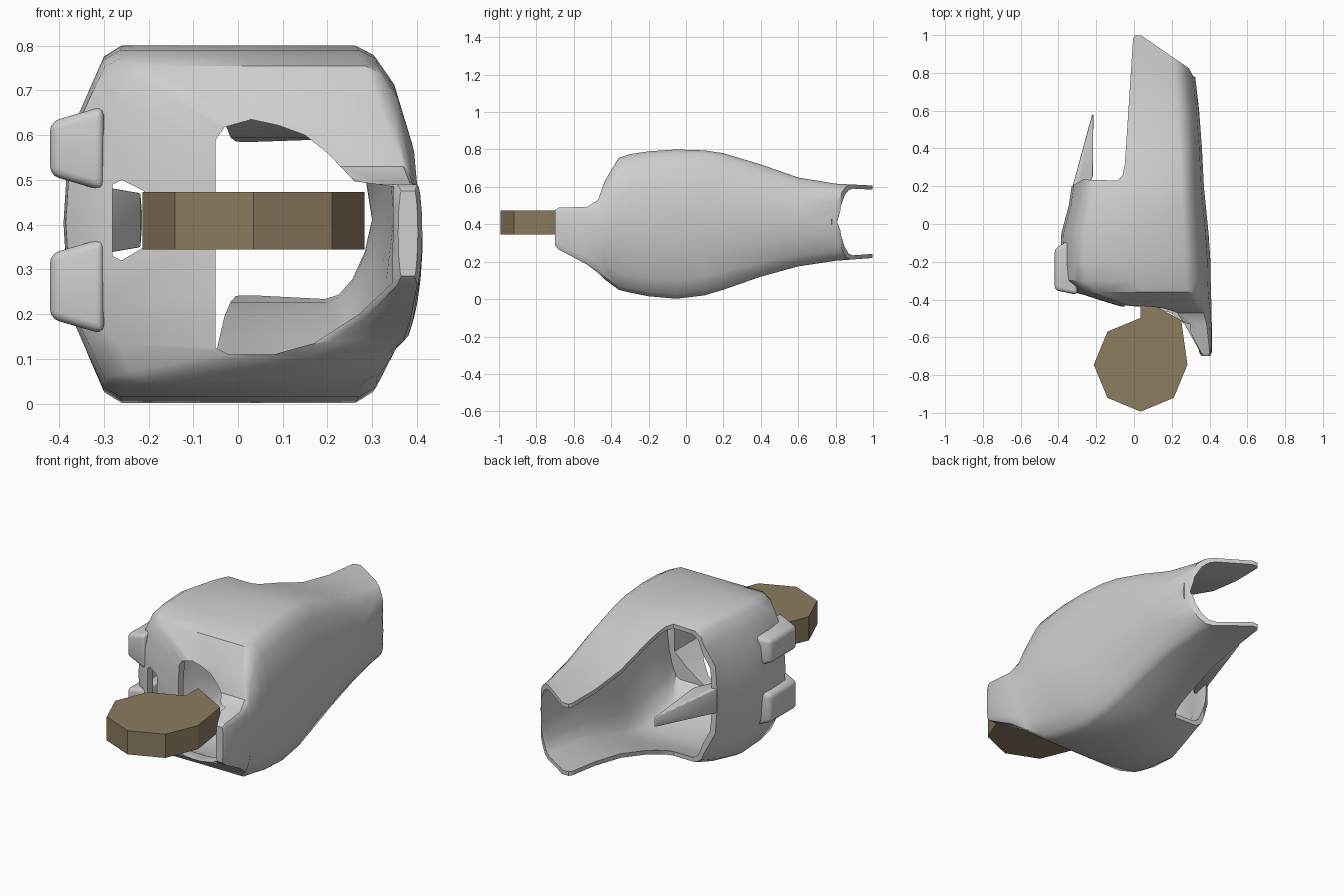
import bpy, bmesh, math
from mathutils import Vector

if "Cube" in bpy.data.objects:
    bpy.data.objects.remove(bpy.data.objects["Cube"])

def material(name, rgb):
    m = bpy.data.materials.new(name)
    m.diffuse_color = (*rgb, 1)
    m.use_nodes = True
    m.node_tree.nodes["Principled BSDF"].inputs["Base Color"].default_value = m.diffuse_color
    return m

GREY = material("pale_grey", (0.62, 0.62, 0.62))
BROWN = material("olive_brown", (0.26, 0.20, 0.115))

def finish(name, bm, mat):
    bmesh.ops.recalc_face_normals(bm, faces=bm.faces)
    me = bpy.data.meshes.new(name)
    bm.to_mesh(me)
    bm.free()
    me.materials.append(mat)
    ob = bpy.data.objects.new(name, me)
    bpy.context.collection.objects.link(ob)
    return ob

def loft(name, rings, mat):
    bm = bmesh.new()
    vs = [[bm.verts.new(p) for p in r] for r in rings]
    n = len(vs[0])
    for a, b in zip(vs, vs[1:]):
        for i in range(n):
            j = (i + 1) % n
            bm.faces.new((a[i], a[j], b[j], b[i]))
    bm.faces.new(vs[0])
    bm.faces.new(vs[-1])
    return finish(name, bm, mat)

def activate(ob):
    bpy.ops.object.select_all(action='DESELECT')
    ob.select_set(True)
    bpy.context.view_layer.objects.active = ob

def apply_mod(ob, mod):
    activate(ob)
    bpy.ops.object.modifier_apply(modifier=mod.name)

def cut(ob, tool):
    m = ob.modifiers.new("cut", 'BOOLEAN')
    m.operation, m.solver, m.object = 'DIFFERENCE', 'EXACT', tool
    apply_mod(ob, m)
    bpy.data.objects.remove(tool)

def smooth(ob, angle=38):
    activate(ob)
    bpy.ops.object.shade_smooth_by_angle(angle=math.radians(angle))

# Rounded cross-section in unit coordinates
SECTION = [(.16, 1), (.5, 1), (.83, 1), (.88, .975), (.93, .90), (.98, .73), (1, .5),
           (.975, .3), (.93, .13), (.88, .03), (.83, 0), (.5, 0), (.16, 0), (.11, .03),
           (.07, .12), (.015, .25), (0, .5), (.015, .75), (.07, .88), (.11, .97)]
# Stations along the body: y, left, right, bottom, top
STATIONS = [(-.70, .358, .402, .285, .475), (-.68, .345, .412, .265, .49),
            (-.53, .25, .412, .185, .492), (-.47, .17, .41, .14, .53),
            (-.435, -.075, .41, .105, .63), (-.36, -.32, .408, .05, .755),
            (-.30, -.385, .406, .035, .775), (-.20, -.39, .405, .015, .79),
            (-.05, -.385, .395, .002, .80), (.1, -.345, .38, .02, .795),
            (.2, -.33, .37, .05, .78), (.4, -.33, .36, .12, .72),
            (.6, -.33, .345, .175, .65), (.8, -.32, .322, .205, .617),
            (1.0, -.32, .31, .22, .607)]

def ring(y, l, r, b, t):
    return [(l + (r - l) * u, y, b + (t - b) * v) for u, v in SECTION]

# Hollow shell
shell = loft("shell", [ring(*s) for s in STATIONS], GREY)
g = 0.022
inner = [(y + (.04 if y < 0 else 0), l + g, r - g, b + g, t - g)
         for y, l, r, b, t in STATIONS if y > -.45]
y, l, r, b, t = inner[-1]
inner.append((1.2, l, r, b, t))
cut(shell, loft("cavity_cutter", [ring(*s) for s in inner], GREY))

# Front mouth and slot
MOUTH = [(-.05, .125), (-.02, .11), (.08, .11), (.17, .135), (.27, .2), (.345, .27),
         (.347, .485), (.26, .497), (.2, .56), (.15, .6), (.09, .622), (.03, .635),
         (-.03, .618), (-.05, .59)]
SLOT = [(-.28, .33), (-.26, .32), (-.21, .35), (-.21, .475), (-.26, .5), (-.28, .49)]
for outline, depth in ((MOUTH, -.22), (SLOT, -.22)):
    cut(shell, loft("front_cutter", [[(x, yy, z) for x, z in outline]
                                     for yy in (-.9, depth)], GREY))

# Open left rear and slanted tail
REAR = [(-.7, .2), (-.33, .2), (-.27, .235), (-.085, .23), (-.06, .26), (-.048, .32),
        (-.005, .98), (.005, .997), (.04, .997), (.29, .825), (.315, .78), (.7, .74),
        (.7, 1.4), (-.7, 1.4)]
cut(shell, loft("rear_cutter", [[(x, yy, z) for x, yy in REAR]
                                for z in (-.3, 1.2)], GREY))
smooth(shell)

# Two lugs on the left wall
for name, z0, z1 in (("lower_lug", .175, .35), ("upper_lug", .495, .645)):
    lug = loft(name, [[(-.30, -.375, z0 - .02), (-.30, -.06, z0 - .02),
                       (-.30, -.06, z1 + .02), (-.30, -.375, z1 + .02)],
                      [(-.42, -.35, z0 + .015), (-.42, -.13, z0 + .015),
                       (-.42, -.13, z1 - .015), (-.42, -.35, z1 - .015)]], GREY)
    bev = lug.modifiers.new("round", 'BEVEL')
    bev.width, bev.segments = .02, 3
    apply_mod(lug, bev)
    smooth(lug, 50)

# Rearward spike on the left wall
SPIKE = [(-.335, .12), (-.325, .2), (-.222, .58), (-.215, .58), (-.218, .25), (-.3, .12)]
def spike_z(yy, side):
    return .41 + side * (.075 - .05 * max(0, (yy - .12) / .46))
spike = loft("side_spike", [[(x, yy, spike_z(yy, s)) for x, yy in SPIKE]
                            for s in (-1, 1)], GREY)
bev = spike.modifiers.new("round", 'BEVEL')
bev.width, bev.segments = .006, 2
apply_mod(spike, bev)
smooth(spike, 45)

# Notched octagonal disc in front of the mouth
disc = [(.035 + .248 * math.cos(a), -.745 + .248 * math.sin(a))
        for a in (math.radians(90 + 45 * i) for i in range(7))]
disc += [(.25, -.51), (.035, -.39)]
loft("front_disc", [[(x, yy, z) for x, yy in disc] for z in (.345, .473)], BROWN)
